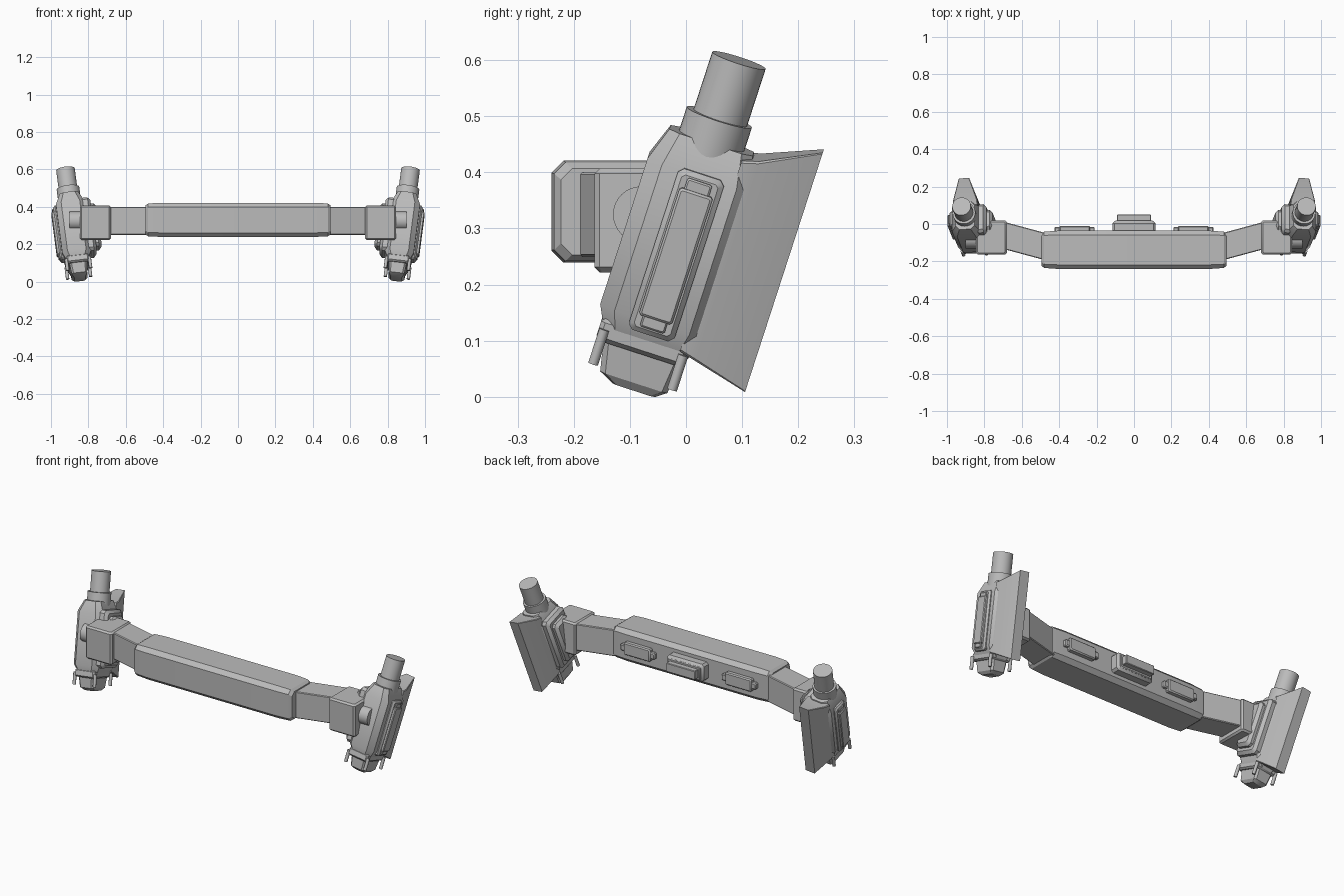
import bpy, bmesh, math
from mathutils import Matrix, Vector

cube = bpy.data.objects.get("Cube")
if cube:
    bpy.data.objects.remove(cube)

grey = bpy.data.materials.new("plain grey")
grey.use_nodes = True
GREY = (0.5, 0.5, 0.5, 1)
grey.diffuse_color = GREY
grey.node_tree.nodes["Principled BSDF"].inputs["Base Color"].default_value = GREY

# Leaning frame of the left side unit: x outward, y backward, z along its length
up = Vector((0.125, 0.309, 0.951)).normalized()
back = Vector((0, 0.951, -0.309)).normalized()
out = back.cross(up)
POD = Matrix((out, back, up)).transposed().to_4x4()
POD.translation = (0.88, -0.02, 0.28)
WORLD = Matrix()


def place(a, b, t, axis):
    return {"x": (t, a, b), "y": (a, t, b), "z": (a, b, t)}[axis]


def finish(name, bm, frame, mirror):
    bmesh.ops.recalc_face_normals(bm, faces=bm.faces)
    bm.transform(frame)
    mesh = bpy.data.meshes.new(name)
    bm.to_mesh(mesh)
    bm.free()
    mesh.materials.append(grey)
    obj = bpy.data.objects.new(name, mesh)
    bpy.context.collection.objects.link(obj)
    bpy.ops.object.select_all(action="DESELECT")
    obj.select_set(True)
    bpy.context.view_layer.objects.active = obj
    bpy.ops.object.shade_smooth_by_angle(angle=math.radians(32))
    if mirror:
        mod = obj.modifiers.new("mirror", "MIRROR")
        mod.use_mirror_merge = False
    return obj


def loft(name, sections, axis="z", frame=WORLD, mirror=True):
    """Skin cut-corner rectangles: (position, centre a, centre b, half a, half b, corner)."""
    bm = bmesh.new()
    rings = []
    for t, ca, cb, ha, hb, c in sections:
        pts = []
        for sa, sb in ((1, 1), (-1, 1), (-1, -1), (1, -1)):
            pair = [(sa * ha, sb * (hb - c)), (sa * (ha - c), sb * hb)]
            pts += pair if sa * sb > 0 else pair[::-1]
        rings.append([bm.verts.new(place(ca + a, cb + b, t, axis)) for a, b in pts])
    for lo, hi in zip(rings, rings[1:]):
        for i in range(8):
            j = (i + 1) % 8
            bm.faces.new((lo[i], lo[j], hi[j], hi[i]))
    bm.faces.new(rings[0])
    bm.faces.new(rings[-1])
    return finish(name, bm, frame, mirror)


def block(name, x, y, z, bevel, axis="z", frame=WORLD, mirror=True):
    """Box between (low, high) limits with all its edges bevelled."""
    spans = {"x": (y, z, x), "y": (x, z, y), "z": (x, y, z)}[axis]
    (a0, a1), (b0, b1), (t0, t1) = spans
    ca, cb, ha, hb = (a0 + a1) / 2, (b0 + b1) / 2, (a1 - a0) / 2, (b1 - b0) / 2
    small = (ca, cb, ha - bevel, hb - bevel, bevel * 0.6)
    full = (ca, cb, ha, hb, bevel)
    return loft(name, [(t0, *small), (t0 + bevel, *full), (t1 - bevel, *full), (t1, *small)],
                axis, frame, mirror)


def rod(name, a, b, t0, t1, radius, axis="z", frame=WORLD, sides=32):
    bm = bmesh.new()
    ends = [[bm.verts.new(place(a + radius * math.cos(k * math.tau / sides),
                                b + radius * math.sin(k * math.tau / sides), t, axis))
             for k in range(sides)] for t in (t0, t1)]
    for i in range(sides):
        j = (i + 1) % sides
        bm.faces.new((ends[0][i], ends[0][j], ends[1][j], ends[1][i]))
    for ring in ends:
        bm.faces.new(ring)
    return finish(name, bm, frame, True)


# Central bar with tapered, softened ends
bar_end = (-0.138, 0.33, 0.085, 0.077, 0.02)
bar_mid = (-0.138, 0.33, 0.097, 0.088, 0.02)
bar_full = (-0.138, 0.33, 0.102, 0.091, 0.022)
loft("central_bar", [(-0.495, *bar_end), (-0.48, *bar_mid), (-0.41, *bar_full),
                     (0.41, *bar_full), (0.48, *bar_mid), (0.495, *bar_end)],
     "x", mirror=False)

# Fittings on the back of the bar
block("centre_mount", (-0.115, 0.115), (-0.05, 0.015), (0.28, 0.38), 0.012, "y", mirror=False)
block("centre_rim", (-0.1, 0.1), (0, 0.02), (0.292, 0.368), 0.004, "y", mirror=False)
block("centre_plug", (-0.09, 0.09), (0, 0.05), (0.305, 0.355), 0.003, "y", mirror=False)
block("side_clip_strip", (0.21, 0.425), (-0.05, -0.016), (0.312, 0.348), 0.005, "y")
block("side_clip_pad", (0.235, 0.4), (-0.05, -0.01), (0.295, 0.365), 0.006, "y")

# Slanted arm and end box
loft("arm", [(0.47, -0.122, 0.325, 0.073, 0.075, 0.004),
             (0.70, -0.06, 0.325, 0.073, 0.075, 0.004)], "x")
block("arm_end_box", (0.68, 0.845), (-0.163, 0.02), (0.222, 0.407), 0.009)
rod("pivot", -0.08, 0.325, 0.82, 0.9, 0.05, "x")

# Side unit body, with collar and top tube
loft("unit_body", [(-0.2, 0, 0.01, 0.05, 0.075, 0.02), (-0.145, 0, 0.007, 0.078, 0.098, 0.028),
                   (0.13, 0, 0.007, 0.078, 0.098, 0.028), (0.19, 0, 0.008, 0.05, 0.078, 0.02)],
     frame=POD)
rod("unit_collar", 0, 0.008, 0.15, 0.234, 0.061, frame=POD)
rod("unit_tube", 0, 0.01, 0.2, 0.342, 0.05, frame=POD)

# Raised panels on the outer face
block("outer_panel", (0.06, 0.092), (-0.032, 0.054), (-0.167, 0.137), 0.009, "x", POD)
block("outer_panel_long", (0.07, 0.099), (-0.012, 0.034), (-0.155, 0.125), 0.003, "x", POD)
block("outer_panel_wide", (0.07, 0.106), (-0.02, 0.042), (-0.135, 0.105), 0.004, "x", POD)

# Stepped plates on the inner face
block("inner_plate", (-0.108, -0.05), (-0.075, 0.085), (-0.15, 0.15), 0.015, "x", POD)
block("inner_step", (-0.138, -0.09), (-0.05, 0.06), (-0.12, 0.12), 0.015, "x", POD)

# Flared fin on the back
loft("back_fin", [(0.07, 0, 0, 0.068, 0.18, 0.004), (0.1, 0, 0, 0.064, 0.188, 0.004),
                  (0.203, 0, 0.008, 0.028, 0.226, 0.002)], "y", POD)

# Bottom saddle, foot and pins
block("bottom_saddle", (-0.06, 0.06), (-0.08, 0.085), (-0.208, -0.165), 0.008, frame=POD)
loft("bottom_foot", [(-0.277, 0, 0.013, 0.03, 0.04, 0.008), (-0.262, 0, 0.009, 0.042, 0.063, 0.01),
                     (-0.19, 0, 0.005, 0.048, 0.074, 0.01)], frame=POD)
for side, px in (("inner", -0.062), ("outer", 0.062)):
    for end, py in (("front", -0.07), ("back", 0.078)):
        rod(f"{side}_{end}_pin", px, py, -0.25, -0.185, 0.009, frame=POD, sides=12)
